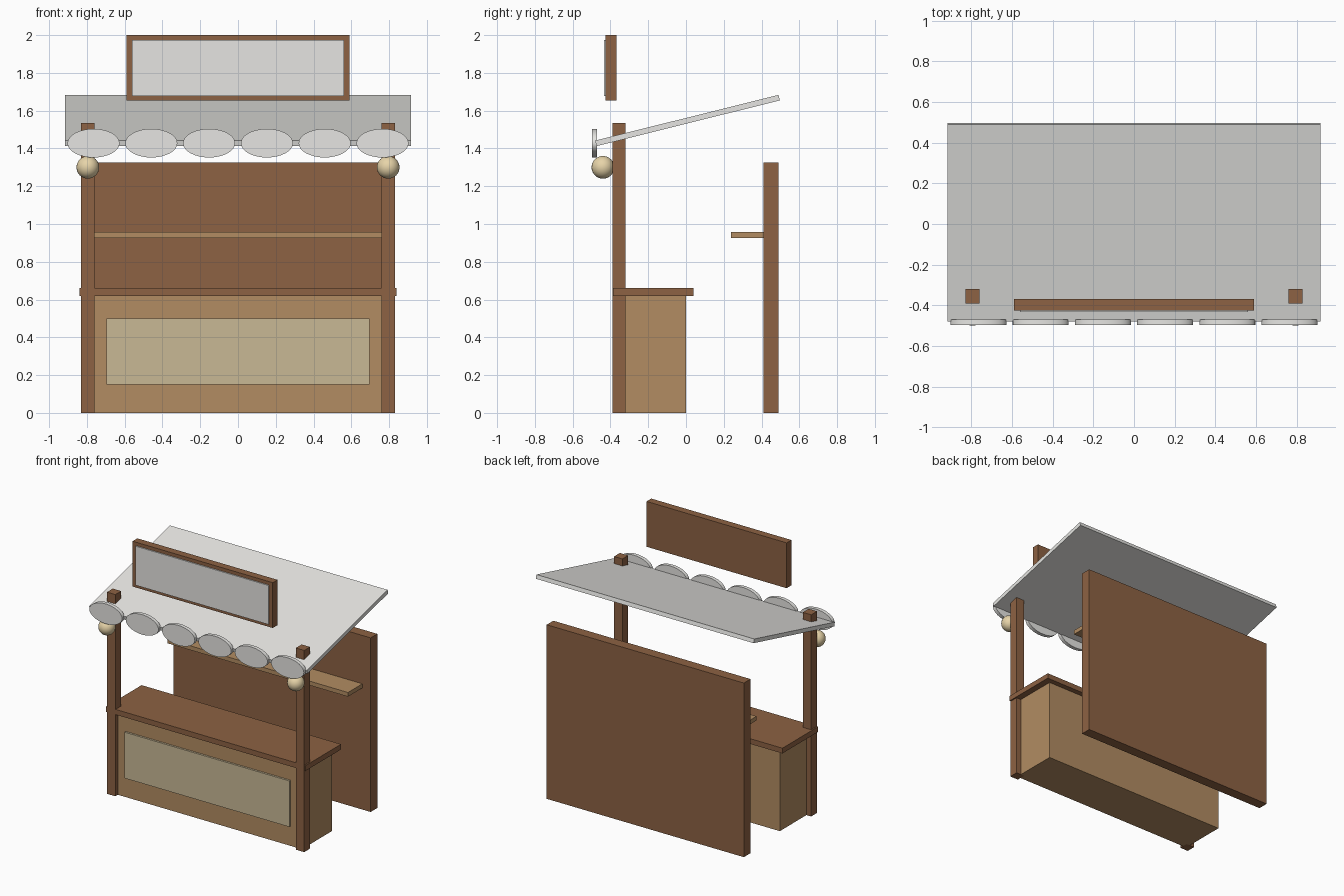
import bpy
import math

if "Cube" in bpy.data.objects:
    bpy.data.objects.remove(bpy.data.objects["Cube"])


def material(name, rgb):
    m = bpy.data.materials.new(name)
    m.diffuse_color = (*rgb, 1.0)
    m.use_nodes = True
    m.node_tree.nodes["Principled BSDF"].inputs["Base Color"].default_value = m.diffuse_color
    return m


DARK_WOOD = material("dark_wood", (0.266, 0.122, 0.056))
LIGHT_WOOD = material("light_wood", (0.445, 0.262, 0.122))
CLOTH = material("off_white_cloth", (0.79, 0.785, 0.76))
PANEL = material("beige_panel", (0.58, 0.48, 0.30))
GLOW = material("warm_lantern", (0.85, 0.70, 0.42))


def finish(name, mat):
    obj = bpy.context.object
    obj.name = name
    obj.data.materials.append(mat)
    return obj


def box(name, mat, x, y, z, tilt=0.0):
    """Box from (min, max) ranges, optionally tilted about x."""
    centre = [(a + b) / 2 for a, b in (x, y, z)]
    bpy.ops.mesh.primitive_cube_add(size=1, location=centre)
    obj = finish(name, mat)
    obj.scale = [b - a for a, b in (x, y, z)]
    obj.rotation_euler.x = tilt
    return obj


# Counter: base, worktop and front panel
box("counter_base", LIGHT_WOOD, (-0.79, 0.79), (-0.36, 0.0), (0, 0.62))
box("counter_top", DARK_WOOD, (-0.84, 0.84), (-0.387, 0.04), (0.62, 0.66))
box("front_panel", PANEL, (-0.695, 0.695), (-0.375, -0.358), (0.15, 0.50))

# Back wall with shelf
box("back_wall", DARK_WOOD, (-0.83, 0.83), (0.41, 0.49), (0, 1.325))
box("shelf", LIGHT_WOOD, (-0.76, 0.76), (0.237, 0.412), (0.925, 0.957))

# Sloping awning
box("awning", CLOTH, (-0.917, 0.917), (-0.492, 0.508), (1.533, 1.563),
    tilt=math.radians(14))

# Scalloped awning edge
for i in range(6):
    bpy.ops.mesh.primitive_cylinder_add(
        vertices=32, radius=1, depth=1,
        location=(-0.765 + 0.306 * i, -0.484, 1.428),
        rotation=(math.pi / 2, 0, 0))
    scallop = finish(f"scallop_{i + 1}", CLOTH)
    scallop.scale = (0.138, 0.076, 0.028)
    bpy.ops.object.shade_smooth_by_angle()

# Sign board with raised face
box("sign_board", DARK_WOOD, (-0.59, 0.59), (-0.425, -0.368), (1.655, 2.0))
box("sign_face", CLOTH, (-0.56, 0.56), (-0.434, -0.424), (1.677, 1.974))

# Front posts and lanterns on both sides
for side, s in (("left", -1), ("right", 1)):
    xs = sorted((s * 0.76, s * 0.83))
    box(f"{side}_post", DARK_WOOD, xs, (-0.39, -0.32), (0, 1.535))
    bpy.ops.mesh.primitive_uv_sphere_add(
        segments=24, ring_count=16, radius=0.06,
        location=(s * 0.795, -0.44, 1.30))
    finish(f"{side}_lantern", GLOW)
    bpy.ops.object.shade_smooth_by_angle()
